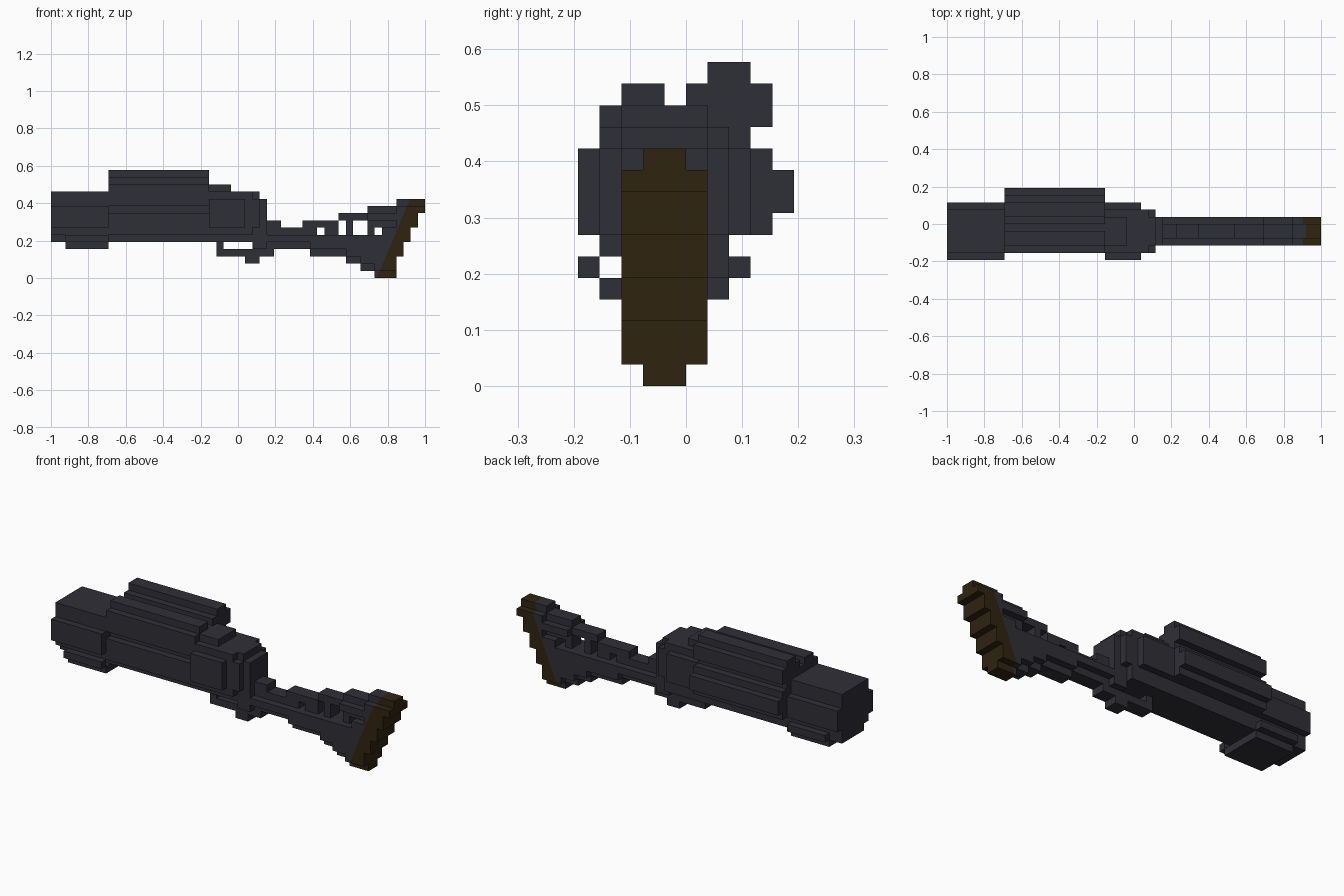
import bpy, bmesh
from mathutils import Vector

cube = bpy.data.objects.get("Cube")
if cube:
    bpy.data.objects.remove(cube, do_unlink=True)

U = 2 / 52  # size of one block


def material(name, rgb):
    m = bpy.data.materials.new(name)
    m.use_nodes = True
    m.diffuse_color = (*rgb, 1)
    bsdf = m.node_tree.nodes["Principled BSDF"]
    bsdf.inputs["Base Color"].default_value = (*rgb, 1)
    bsdf.inputs["Roughness"].default_value = 0.8
    return m


DARK = material("dark_gunmetal", (0.028, 0.028, 0.038))
BROWN = material("dark_brown", (0.029, 0.017, 0.005))


def prism(bm, outline, y0, y1):
    """Extrude a closed side outline of (x, z) points from y0 to y1."""
    verts = [bm.verts.new((x * U, y0 * U, z * U)) for x, z in outline]
    face = bm.faces.new(verts)
    ext = bmesh.ops.extrude_face_region(bm, geom=[face])
    moved = [g for g in ext["geom"] if isinstance(g, bmesh.types.BMVert)]
    bmesh.ops.translate(bm, verts=moved, vec=(0, (y1 - y0) * U, 0))


def box(bm, x0, x1, y0, y1, z0, z1):
    prism(bm, [(x0, z0), (x1, z0), (x1, z1), (x0, z1)], y0, y1)


def finish(name, bm, mats=(DARK,)):
    bmesh.ops.recalc_face_normals(bm, faces=bm.faces[:])
    mesh = bpy.data.meshes.new(name)
    bm.to_mesh(mesh)
    bm.free()
    for m in mats:
        mesh.materials.append(m)
    obj = bpy.data.objects.new(name, mesh)
    bpy.context.collection.objects.link(obj)
    return obj


def blocks(name, *boxes):
    bm = bmesh.new()
    for b in boxes:
        box(bm, *b)
    return finish(name, bm)


# Front housing: stepped octagonal section
blocks("front_housing",
       (-26, -18, -4, 2, 6, 12),
       (-26, -18, -5, 3, 7, 10),
       (-26, -18, -3, 2, 5, 6))

# Foot under the front housing with a rail on each side
blocks("front_foot",
       (-24, -18, -4, 2, 4, 5),
       (-24, -18, -5, -4, 5, 6),
       (-24, -18, 2, 3, 5, 6))

# Main body with a groove on its right side
blocks("main_body",
       (-18, 2, -3, 2, 5, 12),
       (-18, -4, -4, -3, 6, 9),
       (-18, -4, -4, -3, 10, 12),
       (-18, 1, 2, 3, 7, 11))

# Tubes along the top and the left side
blocks("top_tube", (-18, -4, -4, 0, 11, 13), (-18, -4, -3, -1, 13, 14))
blocks("upper_scope",
       (-18, -4, 0, 4, 12, 14),
       (-18, -4, 1, 3, 14, 15),
       (-18, -4, 0, 3, 11, 12))
blocks("side_tube", (-18, -4, 3, 4, 7, 11), (-18, -4, 4, 5, 8, 10))

# Receiver, side cover and rear cap
blocks("receiver",
       (-4, 2, -4, 2, 6, 12),
       (2, 3, -4, 2, 7, 11),
       (2, 3, -3, 1, 6, 12),
       (-4, -1, -3, 1, 12, 13))
blocks("side_cover", (-4, 1, -5, -4, 7, 11))
blocks("rear_cap", (3, 4, -3, 1, 6, 11), (4, 6, -2, 0, 6, 8))

# Trigger guard and grip base
blocks("trigger_guard",
       (-3, -2, -2, 0, 3, 5),
       (-2, 3, -2, 0, 3, 4),
       (1, 3, -2, 0, 2, 3),
       (2, 5, -2, 0, 3, 6),
       (2, 4, -3, 1, 4, 6))

# Stock rail: stepped top bars on posts with gaps between
blocks("stock_rail",
       (6, 11, -2, 0, 6, 7),
       (9, 14, -2, 0, 7, 8),
       (12, 14, -2, 0, 6, 7),
       (14, 18, -2, 0, 8, 9),
       (15, 16, -2, 0, 6, 8),
       (18, 22, -3, 1, 8, 9),
       (18, 22, -2, 0, 9, 10),
       (18, 22, -2, 0, 7, 8),
       (18, 19, -2, 0, 6, 7))

# Stock: wide layer plus a narrower, taller core
REAR = [(22, 3), (23, 3), (23, 5), (24, 5), (24, 7), (25, 7), (25, 9), (26, 9)]
WIDE = [(3, 5), (10, 5), (10, 4), (15, 4), (15, 3), (17, 3), (17, 2), (19, 2),
        (19, 1), (22, 1)] + REAR + [(26, 10), (22, 10), (22, 7), (20, 7),
                                    (20, 6), (3, 6)]
CORE = [(3, 4), (10, 4), (10, 3), (15, 3), (15, 2), (17, 2), (17, 1), (19, 1),
        (19, 0), (22, 0)] + REAR + [(26, 11), (22, 11), (22, 6), (3, 6)]

# The butt pad is cut off by a slanted plane and coloured behind it
cut_point = Vector((19.3 * U, 0, 0))
cut_normal = Vector((1, 0, -0.42)).normalized()
bm = bmesh.new()
prism(bm, WIDE, -3, 1)
prism(bm, CORE, -2, 0)
bmesh.ops.bisect_plane(bm, geom=bm.verts[:] + bm.edges[:] + bm.faces[:],
                       plane_co=cut_point, plane_no=cut_normal)
for f in bm.faces:
    side = (f.calc_center_bounds() - cut_point).dot(cut_normal)
    # sum over corners so that concave faces are judged by all their points
    total = sum((v.co - cut_point).dot(cut_normal) for v in f.verts)
    f.material_index = 1 if total > 0 and side > -0.05 else 0
finish("stock", bm, (DARK, BROWN))
